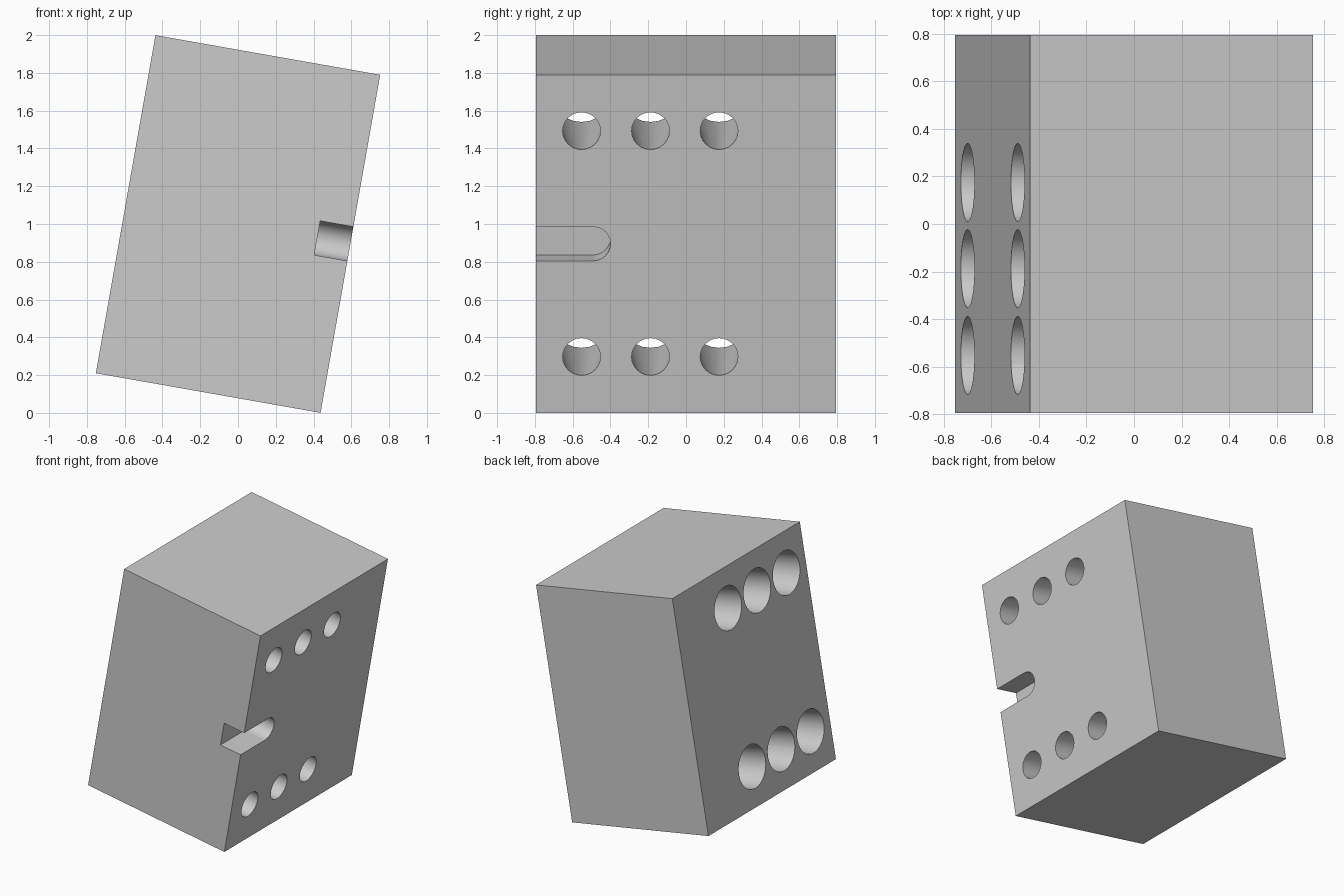
import bpy
import math
from mathutils import Matrix, Vector

cube = bpy.data.objects.get("Cube")
if cube:
    bpy.data.objects.remove(cube, do_unlink=True)

W, D, H = 1.208, 1.59, 1.817          # block size
TILT = Matrix.Translation((0, 0, 1)) @ Matrix.Rotation(math.radians(10), 4, "Y")

grey = bpy.data.materials.new("light grey")
grey.use_nodes = True
colour = (0.6, 0.6, 0.6, 1)
grey.diffuse_color = colour
grey.node_tree.nodes["Principled BSDF"].inputs["Base Color"].default_value = colour


def finish(name):
    obj = bpy.context.object
    obj.name = name
    obj.data.materials.append(grey)
    return obj


def box(name, size, centre):
    bpy.ops.mesh.primitive_cube_add(size=1)
    obj = finish(name)
    obj.data.transform(Matrix.Translation(centre) @ Matrix.Diagonal((*size, 1)))
    return obj


def bore(name, r_left, r_right, x0, x1, y, z, sides=24):
    """Round cutter along x from x0 (left radius) to x1 (right radius)."""
    bpy.ops.mesh.primitive_cone_add(vertices=sides, radius1=r_left,
                                    radius2=r_right, depth=x1 - x0)
    obj = finish(name)
    obj.data.transform(Matrix.Translation(((x0 + x1) / 2, y, z))
                       @ Matrix.Rotation(math.pi / 2, 4, "Y"))
    return obj


def cut(target, cutter):
    mod = target.modifiers.new("cut", "BOOLEAN")
    mod.object = cutter
    mod.solver = "EXACT"
    bpy.context.view_layer.objects.active = target
    bpy.ops.object.modifier_apply(modifier=mod.name)
    bpy.data.objects.remove(cutter, do_unlink=True)


# Main block
block = box("tilted_block", (W, D, H), (0, 0, 0))

# Six tapered through holes in two rows
half = W / 2
for z in (-0.607, 0.607):
    for y in (-0.553, -0.188, 0.175):
        taper, over = 0.065 / W, 0.02
        cut(block, bore("hole_cutter", 0.165 + taper * over, 0.1 - taper * over,
                        -half - over, half + over, y, z))

# Round-ended slot open to the front
slot_r, slot_y, depth = 0.0915, -0.4915, 0.178
cut(block, bore("slot_end_cutter", slot_r, slot_r, half - depth, half + 0.1, slot_y, 0))
length = slot_y + D / 2 + 0.1
cut(block, box("slot_cutter", (depth + 0.1, length, slot_r * 2),
               (half - depth / 2 + 0.05, slot_y - length / 2, 0)))

# Lean the block and keep the sharp edges
block.data.transform(TILT)
bpy.ops.object.select_all(action="DESELECT")
block.select_set(True)
bpy.context.view_layer.objects.active = block
bpy.ops.object.shade_smooth_by_angle(angle=math.radians(30))
